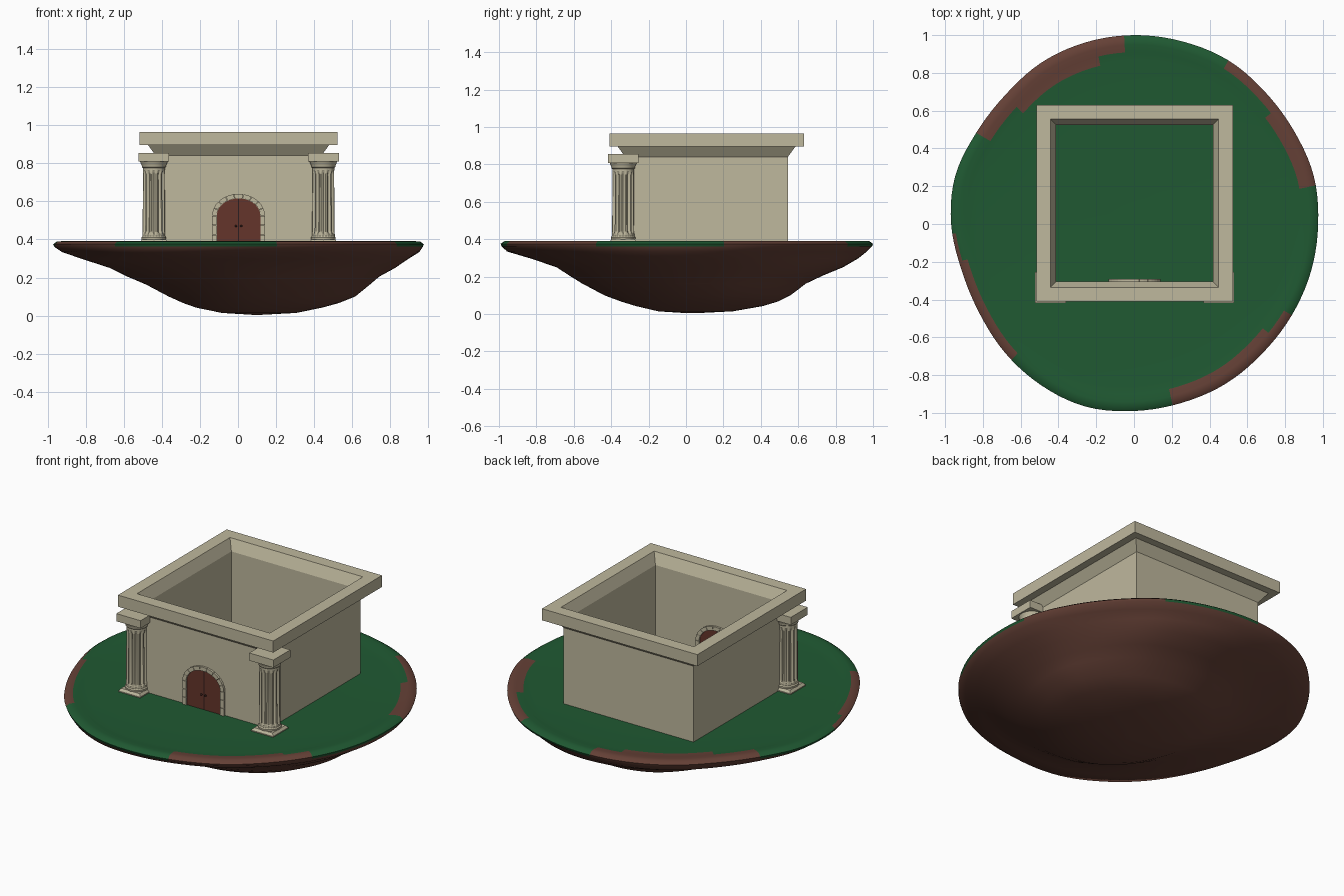
import bpy, bmesh, math
from math import sin, cos, pi, radians

if "Cube" in bpy.data.objects:
    bpy.data.objects.remove(bpy.data.objects["Cube"])


def material(name, rgb):
    m = bpy.data.materials.new(name)
    m.diffuse_color = (*rgb, 1)
    m.use_nodes = True
    m.node_tree.nodes["Principled BSDF"].inputs["Base Color"].default_value = m.diffuse_color
    return m


GREEN = material("grass", (0.014, 0.10, 0.032))
SOIL = material("soil", (0.13, 0.052, 0.037))
STONE = material("stone", (0.52, 0.48, 0.34))
WOOD = material("wood", (0.13, 0.035, 0.024))
DARK = material("dark_wood", (0.03, 0.012, 0.01))


def finish(name, bm, mats, angle=None):
    bmesh.ops.recalc_face_normals(bm, faces=bm.faces)
    me = bpy.data.meshes.new(name)
    bm.to_mesh(me)
    bm.free()
    ob = bpy.data.objects.new(name, me)
    bpy.context.collection.objects.link(ob)
    for m in mats:
        me.materials.append(m)
    if angle:
        bpy.ops.object.select_all(action='DESELECT')
        ob.select_set(True)
        bpy.context.view_layer.objects.active = ob
        bpy.ops.object.shade_smooth_by_angle(angle=radians(angle))
    return ob


def loft(bm, rings, caps=True, closed=False):
    """Skin a list of equal-length rings of points."""
    vs = [[bm.verts.new(p) for p in r] for r in rings]
    n = len(vs[0])
    pairs = list(zip(vs, vs[1:])) + ([(vs[-1], vs[0])] if closed else [])
    faces = [[bm.faces.new((a[i], a[(i + 1) % n], b[(i + 1) % n], b[i])) for i in range(n)]
             for a, b in pairs]
    if caps and not closed:
        bm.faces.new(vs[0])
        bm.faces.new(vs[-1])
    return faces


def box(bm, x0, x1, y0, y1, z0, z1):
    loft(bm, [[(x0, y0, z), (x1, y0, z), (x1, y1, z), (x0, y1, z)] for z in (z0, z1)])


# Floating island: wobbly outline, radius every 15 degrees
RADII = [.975, .985, .98, .985, 1.0, 1.0, 1.0, .995, .985, .965, .965, .98,
         .968, .945, .945, .965, .985, 1.0, .99, .98, .975, .965, .965, .97]


def radius(deg):
    t = deg / 15 % 24
    i, f = int(t), t % 1
    p = [RADII[(i + k) % 24] for k in (-1, 0, 1, 2)]
    return p[1] + .5 * f * (p[2] - p[0] + f * (2 * p[0] - 5 * p[1] + 4 * p[2] - p[3]
                            + f * (3 * (p[1] - p[2]) + p[3] - p[0])))


SEG = 120
# scale, centre x, centre y, z : from the grass middle over the rim to the underside
LEVELS = [(.02, 0, 0, .38), (.5, 0, 0, .38), (.86, 0, 0, .381), (.91, 0, 0, .385),
          (.95, 0, 0, .391), (.98, 0, 0, .389), (1, 0, 0, .375), (.995, 0, 0, .362),
          (.965, 0, 0, .334), (.88, .03, .03, .297), (.77, .08, .06, .25),
          (.68, .09, .05, .205), (.60, .11, .05, .162), (.50, .12, .07, .10),
          (.42, .12, .07, .066), (.34, .11, .07, .042), (.2, .11, .05, .014), (.02, .1, .03, .004)]
bm = bmesh.new()
rings = []
for k, (s, cx, cy, z) in enumerate(LEVELS):
    ring = []
    for i in range(SEG):
        d = i * 360 / SEG
        a = radians(d)
        wob = .012 * sin(3 * a + k) * (7 < k < 14)
        r = radius(d) * (s + wob)
        ring.append((cx + r * cos(a), cy + r * sin(a), z))
    rings.append(ring)
bands = loft(bm, rings)
# bare soil patches: start angle, end angle, first band
PATCHES = [(92, 103, 3), (103, 135, 2), (135, 149, 3), (13, 40, 3), (40, 60, 4),
           (183, 193, 5), (193, 228, 4), (283, 320, 3), (320, 330, 4)]
for k, band in enumerate(bands):
    for i, f in enumerate(band):
        d = (i + .5) * 360 / SEG
        bare = any(a < d < b and k >= k0 for a, b, k0 in PATCHES)
        f.material_index = 1 if k > 6 or bare else 0
bm.faces.ensure_lookup_table()
bm.faces[-1].material_index = 1
finish("island", bm, [GREEN, SOIL], 50)

# Roofless hall: square rings following the wall and cornice section
CX, CY = .003, .11
SECTION = [(.435, .37), (.435, .84), (.475, .895), (.52, .895), (.52, .965),
           (.445, .965), (.415, .90), (.415, .37)]
bm = bmesh.new()
loft(bm, [[(CX + sx * h, CY + sy * h, z) for sx, sy in ((-1, -1), (1, -1), (1, 1), (-1, 1))]
          for h, z in SECTION], closed=True)
finish("hall_walls", bm, [STONE])

# Helper that trims the columns out of the hall interior
bm = bmesh.new()
box(bm, CX - .425, CX + .425, CY - .425, CY + .425, .3, 1.1)
cutter = finish("interior_cutter", bm, [STONE])
cutter.hide_render = True
cutter.hide_set(True)
cutter.display_type = 'WIRE'


# Fluted corner columns
def column(name, x, y):
    def turned(rows, flutes=12, n=96):
        loft(bm, [[(x + (r - dep * max(0, cos(flutes * 2 * pi * i / n) + .45)) * cos(2 * pi * i / n),
                    y + (r - dep * max(0, cos(flutes * 2 * pi * i / n) + .45)) * sin(2 * pi * i / n), z)
                   for i in range(n)] for r, dep, z in rows])

    def square(rows):
        loft(bm, [[(x + sx * h, y + sy * h, z) for sx, sy in ((-1, -1), (1, -1), (1, 1), (-1, 1))]
                  for h, z in rows])

    parts = []
    for kind, rows in (
            (square, [(.073, .37), (.073, .386), (.062, .40)]),
            (turned, [(.062, 0, .395), (.065, 0, .402), (.065, 0, .41), (.060, 0, .417),
                      (.060, 0, .428), (.060, .005, .434), (.060, .008, .445), (.058, .008, .74),
                      (.058, .005, .755), (.058, 0, .765), (.058, 0, .775), (.063, 0, .78),
                      (.063, 0, .787), (.067, 0, .795), (.074, 0, .812)]),
            (square, [(.081, .808), (.081, .854)])):
        bm = bmesh.new()
        kind(rows)
        part = finish(name + ("_base", "_shaft", "_capital")[len(parts)], bm, [STONE], 30)
        cut = part.modifiers.new("trim", 'BOOLEAN')
        cut.object, cut.operation, cut.solver = cutter, 'DIFFERENCE', 'EXACT'
        parts.append(part)


column("left_column", CX - .445, -.336)
column("right_column", CX + .445, -.336)


# Arched doorway
def arch(w, h, n=18):
    """Points up the left jamb, round the arch and down the right jamb."""
    spring = .525
    pts = [(-w, .375 + (spring - .375) * i / 6) for i in range(6)]
    pts += [(-w * cos(pi * i / n), spring + h * sin(pi * i / n)) for i in range(n + 1)]
    return pts + [(-px, pz) for px, pz in reversed(pts[:6])]


inner, outer = arch(.114, .09), arch(.139, .115)
bm = bmesh.new()
for i in range(0, len(inner) - 1, 2):
    j = min(i + 2, len(inner) - 1)
    quad = [inner[k] for k in range(i, j + 1)] + [outer[k] for k in range(j, i - 1, -1)]
    mx, mz = sum(p[0] for p in quad) / len(quad), sum(p[1] for p in quad) / len(quad)
    quad = [(mx + (px - mx) * .95, mz + (pz - mz) * .95) for px, pz in quad]
    loft(bm, [[(CX + px, yy, pz) for px, pz in quad] for yy in (-.338, -.292)])
finish("door_frame_stones", bm, [STONE])

# Two door leaves with a dark gap and small handles
half = [p for p in inner if p[0] < -.001]
for side, name in ((1, "left_door"), (-1, "right_door")):
    pts = half + [(-.003, .615), (-.003, .375)]
    bm = bmesh.new()
    loft(bm, [[(CX + side * px, yy, pz) for px, pz in pts] for yy in (-.331, -.299)])
    finish(name, bm, [WOOD])
    bm = bmesh.new()
    bmesh.ops.create_uvsphere(bm, u_segments=12, v_segments=8, radius=.006)
    bmesh.ops.translate(bm, verts=bm.verts, vec=(CX - side * .014, -.334, .47))
    finish(name + "_handle", bm, [DARK], 60)
bm = bmesh.new()
box(bm, CX - .006, CX + .006, -.328, -.302, .375, .612)
finish("door_gap", bm, [DARK])
